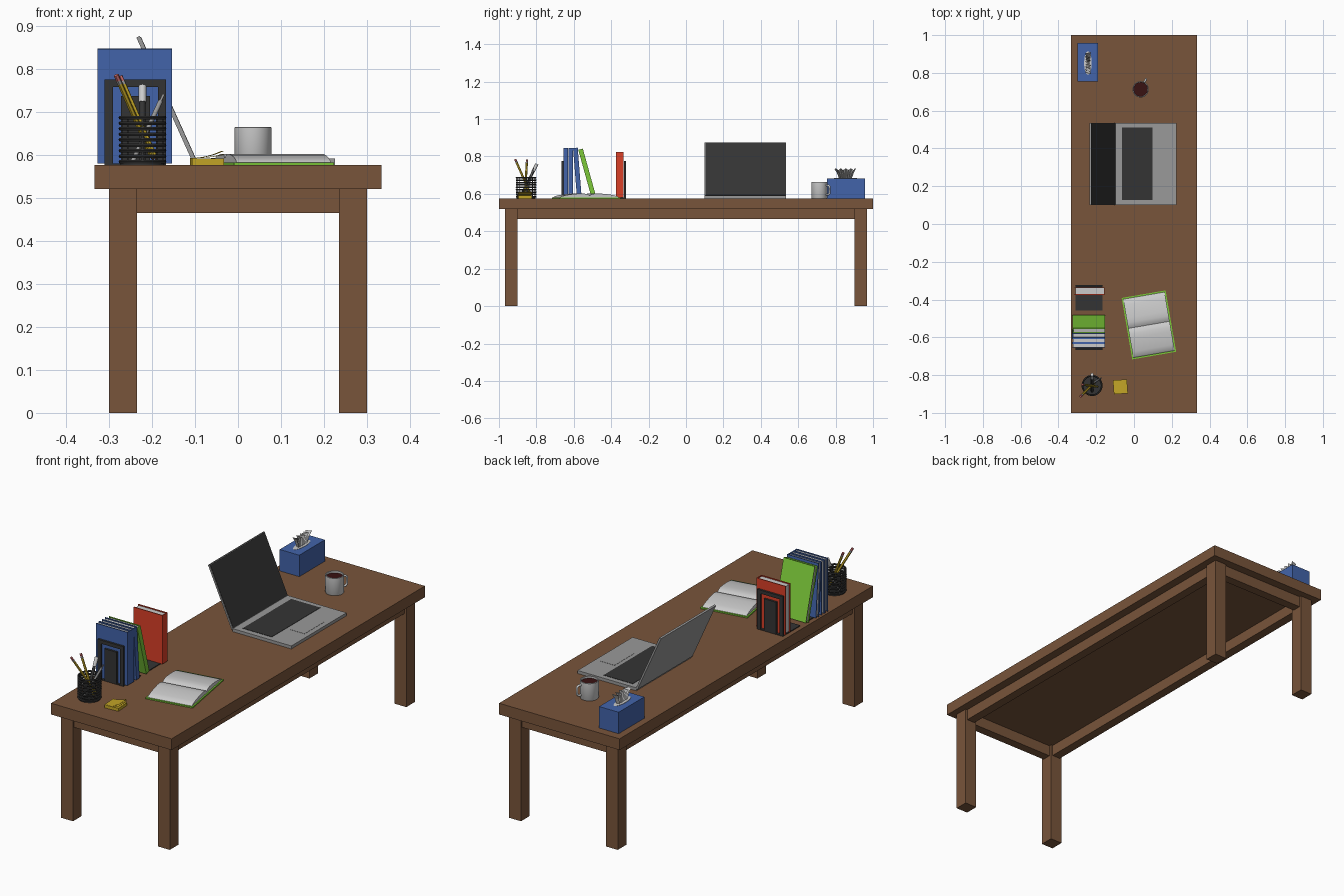
import bpy, bmesh, math
from mathutils import Matrix, Vector

if "Cube" in bpy.data.objects:
    bpy.data.objects.remove(bpy.data.objects["Cube"])

T = 0.576  # table top height
BROWN, BLACK, BLUE = (0.19, 0.09, 0.043), (0.034, 0.034, 0.034), (0.055, 0.127, 0.4)
RED, GREEN, YELLOW = (0.7, 0.05, 0.02), (0.2, 0.58, 0.04), (0.55, 0.38, 0.02)
GREY, PINK, COFFEE = (0.32, 0.32, 0.32), (0.6, 0.15, 0.15), (0.04, 0.006, 0.006)


def finish(name, bm, color=None, mat=Matrix(), smooth=False):
    bmesh.ops.recalc_face_normals(bm, faces=bm.faces)
    me = bpy.data.meshes.new(name)
    bm.to_mesh(me)
    bm.free()
    ob = bpy.data.objects.new(name, me)
    bpy.context.collection.objects.link(ob)
    ob.matrix_world = mat
    if color:
        key = "color_%.3f_%.3f_%.3f" % color
        m = bpy.data.materials.get(key) or bpy.data.materials.new(key)
        m.diffuse_color = (*color, 1)
        m.use_nodes = True
        m.node_tree.nodes["Principled BSDF"].inputs["Base Color"].default_value = m.diffuse_color
        me.materials.append(m)
    if smooth:
        bpy.ops.object.select_all(action='DESELECT')
        ob.select_set(True)
        bpy.context.view_layer.objects.active = ob
        bpy.ops.object.shade_smooth_by_angle(angle=math.radians(35))
    return ob


def boxes(name, specs, color=None, mat=Matrix()):
    """One object from boxes given as x0, x1, y0, y1, z0, z1."""
    bm = bmesh.new()
    for x0, x1, y0, y1, z0, z1 in specs:
        m = Matrix.Translation(((x0 + x1) / 2, (y0 + y1) / 2, (z0 + z1) / 2))
        bmesh.ops.create_cube(bm, size=1, matrix=m @ Matrix.Diagonal((x1 - x0, y1 - y0, z1 - z0, 1)))
    return finish(name, bm, color, mat)


def lathe(bm, profile, n=32, closed=False):
    """Spin (radius, z) points around z."""
    rings = [[bm.verts.new((r * math.cos(k * math.tau / n), r * math.sin(k * math.tau / n), z))
              for k in range(n)] for r, z in profile]
    for a, b in zip(rings, rings[1:] + rings[:1] if closed else rings[1:]):
        for k in range(n):
            bm.faces.new((a[k], a[(k + 1) % n], b[(k + 1) % n], b[k]))
    if not closed:
        bm.faces.new(rings[0])
        bm.faces.new(rings[-1])


def rod(name, p0, p1, parts, n):
    """Stick from p0 to p1; parts are (suffix, start, end, r0, r1, color) with fractions."""
    p0, p1 = Vector(p0), Vector(p1)
    d = p1 - p0
    mat = Matrix.Translation(p0) @ d.to_track_quat('Z', 'Y').to_matrix().to_4x4()
    for suffix, a, b, r0, r1, color in parts:
        bm = bmesh.new()
        lathe(bm, [(r0, a * d.length), (r1, b * d.length)], n)
        finish(name + suffix, bm, color, mat, n > 6)


def extrude(name, outline, x0, x1, color=None, mat=Matrix(), smooth=False):
    """Prism of a (y, z) outline along x."""
    bm = bmesh.new()
    f = bm.faces.new([bm.verts.new((x0, y, z)) for y, z in outline])
    ex = bmesh.ops.extrude_face_region(bm, geom=[f])['geom']
    bmesh.ops.translate(bm, vec=(x1 - x0, 0, 0), verts=[v for v in ex if isinstance(v, bmesh.types.BMVert)])
    return finish(name, bm, color, mat, smooth)


# Table
boxes("table_top", [(-0.333, 0.333, -1, 1, 0.52, T)], BROWN)
for sx, xn in ((-1, "left"), (1, "right")):
    for sy, yn in ((-1, "front"), (1, "back")):
        boxes(f"{yn}_{xn}_leg", [(*sorted((sx * 0.235, sx * 0.3)), *sorted((sy * 0.9, sy * 0.967)), 0, 0.52)], BROWN)
    boxes(f"{xn}_apron", [(*sorted((sx * 0.245, sx * 0.29)), -0.9, 0.9, 0.465, 0.52)], BROWN)
for sy, yn in ((-1, "front"), (1, "back")):
    boxes(f"{yn}_apron", [(-0.235, 0.235, *sorted((sy * 0.912, sy * 0.957)), 0.465, 0.52)], BROWN)

# Laptop
boxes("laptop_base", [(-0.1, 0.225, 0.1, 0.535, T, 0.591)], GREY)
boxes("laptop_keyboard", [(-0.063, 0.098, 0.127, 0.51, 0.591, 0.5925)], BLACK)
boxes("laptop_trackpad", [(0.118, 0.2, 0.24, 0.395, 0.591, 0.592)], GREY)
hinge = Matrix.Translation((-0.098, 0, 0.588)) @ Matrix.Rotation(math.radians(-24.3), 4, 'Y')
boxes("laptop_lid", [(-0.009, 0, 0.1, 0.535, 0, 0.316)], GREY, hinge)
boxes("laptop_screen", [(0, 0.0015, 0.103, 0.532, 0.005, 0.313)], BLACK, hinge)

# Mug with drink
mug = Matrix.Translation((0.035, 0.713, T))
bm = bmesh.new()
lathe(bm, [(0.041, 0), (0.043, 0.003), (0.043, 0.087), (0.042, 0.088), (0.039, 0.088), (0.038, 0.087), (0.038, 0.006)])
finish("mug_body", bm, None, mug, True)
bm = bmesh.new()
lathe(bm, [(0.0378, 0.07), (0.0378, 0.078)])
finish("mug_drink", bm, COFFEE, mug, True)
cu = bpy.data.curves.new("mug_handle", 'CURVE')
cu.dimensions, cu.bevel_depth, cu.bevel_resolution, cu.use_fill_caps = '3D', 0.0055, 2, True
pts = [(0.04, 0.07), (0.055, 0.07), (0.062, 0.063), (0.062, 0.028), (0.055, 0.02), (0.04, 0.02)]
sp = cu.splines.new('POLY')
sp.points.add(len(pts) - 1)
for p, (r, z) in zip(sp.points, pts):
    p.co = (r, 0, z, 1)
handle = bpy.data.objects.new("mug_handle", cu)
bpy.context.collection.objects.link(handle)
handle.matrix_world = mug @ Matrix.Rotation(math.radians(62), 4, 'Z')

# Tissue box: box, oval opening, pleated tissue
boxes("tissue_box", [(-0.298, -0.19, 0.755, 0.957, T, 0.683)], BLUE)
bm = bmesh.new()
lathe(bm, [(1, 0), (1, 0.0015)])
finish("tissue_opening", bm, None, Matrix.Translation((-0.244, 0.852, 0.683)) @ Matrix.Diagonal((0.02, 0.062, 1, 1)), True)
bm = bmesh.new()
N = 16
rows = []
for z, half, wave in ((0.684, 0.035, 0.007), (0.712, 0.045, 0.01), (0.732, 0.058, 0.015)):
    rows.append([bm.verts.new((-0.244 + wave * (-1) ** k, 0.852 + half * (2 * k / N - 1),
                               z + (0.005 * math.sin(k * 1.7) if z > 0.72 else 0))) for k in range(N + 1)])
for a, b in zip(rows, rows[1:]):
    for k in range(N):
        bm.faces.new((a[k], a[k + 1], b[k + 1], b[k]))
tissue = finish("tissue", bm)
tissue.modifiers.new("thickness", 'SOLIDIFY').thickness = 0.002

# Books: cover boards plus spine, and a page block
def book(name, y, t, h, x0, x1, color, tilt=0.0):
    mat = Matrix.Translation((0, y, T + 0.004)) @ Matrix.Rotation(math.radians(tilt), 4, 'X')
    c = 0.004
    boxes(name + "_cover", [(x0, x1, 0, c, 0, h), (x0, x1, t - c, t, 0, h), (x1 - c, x1, c, t - c, 0, h)], color, mat)
    boxes(name + "_pages", [(x0 + 0.005, x1 - c, c, t - c, 0.004, h - 0.005)], None, mat)


book("blue_book_1", -0.655, 0.025, 0.266, -0.327, -0.153, BLUE)
book("blue_book_2", -0.629, 0.025, 0.266, -0.327, -0.153, BLUE)
book("blue_book_3", -0.583, 0.025, 0.266, -0.327, -0.153, BLUE, 4.5)
book("green_book", -0.505, 0.025, 0.265, -0.325, -0.153, GREEN, 15.5)
book("red_book", -0.375, 0.04, 0.243, -0.315, -0.155, RED)

# Bookends: upright frame with a tongue inside a slot, and a foot under the books
for name, y, s in (("front_bookend", -0.666, 1), ("back_bookend", -0.322, -1)):
    ya, yb = sorted((y, y + s * 0.01))
    fa, fb = sorted((y, y + s * 0.137))
    boxes(name, [(-0.31, -0.291, ya, yb, T, 0.775), (-0.186, -0.167, ya, yb, T, 0.775),
                 (-0.291, -0.186, ya, yb, 0.757, 0.775), (-0.272, -0.205, ya, yb, T, 0.737),
                 (-0.31, -0.167, fa, fb, T, T + 0.004)], BLACK)

# Open book
ob_mat = Matrix.Translation((0.079, -0.534, T)) @ Matrix.Rotation(math.radians(9.8), 4, 'Z')
boxes("open_book_cover", [(-0.118, 0.118, -0.165, 0.165, 0, 0.006)], GREEN, ob_mat)
half = [(0, 0.015), (0.012, 0.022), (0.03, 0.026), (0.055, 0.026), (0.09, 0.023), (0.125, 0.018), (0.152, 0.011), (0.157, 0.006)]
for s, side in ((-1, "front"), (1, "back")):
    extrude(f"open_book_{side}_pages", [(s * y, z) for y, z in half] + [(0, 0.006)], -0.111, 0.111, None, ob_mat, True)

# Pen cup: stacked wire rings, uprights and a base
cup = Matrix.Translation((-0.222, -0.855, T))
bm = bmesh.new()
for i in range(9):
    z = 0.008 + i * 0.0128
    lathe(bm, [(0.051 + 0.0046 * math.cos(a * math.tau / 6), z + 0.0046 * math.sin(a * math.tau / 6)) for a in range(6)], 32, True)
finish("pen_cup_rings", bm, BLACK, cup, True)
boxes("pen_cup_uprights", [(x - 0.002, x + 0.002, y - 0.002, y + 0.002, 0.002, 0.11) for x, y in
      ((0.048 * math.cos(k * math.tau / 8), 0.048 * math.sin(k * math.tau / 8)) for k in range(8))], BLACK, cup)
bm = bmesh.new()
lathe(bm, [(0.051, 0), (0.051, 0.006)])
finish("pen_cup_base", bm, BLACK, cup, True)

# Pencils and pens
pencil = [("_tip", 0, 0.08, 0.001, 0.006, BROWN), ("_shaft", 0.08, 0.9, 0.006, 0.006, YELLOW),
          ("_ferrule", 0.9, 0.94, 0.0063, 0.0063, GREY), ("_eraser", 0.94, 1, 0.006, 0.006, PINK)]
rod("pencil_1", (-0.195, -0.825, 0.584), (-0.283, -0.913, 0.785), pencil, 6)
rod("pencil_2", (-0.188, -0.862, 0.584), (-0.274, -0.85, 0.783), pencil, 6)
rod("marker", (-0.222, -0.885, 0.584), (-0.222, -0.797, 0.76),
    [("_body", 0, 0.78, 0.007, 0.007, BLACK), ("_cap", 0.78, 1, 0.0088, 0.0088, None)], 16)
rod("pen", (-0.245, -0.86, 0.584), (-0.173, -0.815, 0.74),
    [("_body", 0, 0.9, 0.0055, 0.0055, GREY), ("_button", 0.9, 1, 0.003, 0.003, GREY)], 12)

# Sticky notes with two curling sheets
notes = Matrix.Translation((-0.072, -0.862, T)) @ Matrix.Rotation(math.radians(4), 4, 'Z')
boxes("sticky_notes", [(-0.037, 0.037, -0.037, 0.037, 0, 0.015)], YELLOW, notes)
for i, lift in enumerate((0.008, 0.017)):
    curve = [(-0.037 + 0.0185 * k, 0.0155 + lift * (k / 4) ** 2) for k in range(5)]
    outline = curve + [(y, z + 0.0006) for y, z in reversed(curve)]
    extrude(f"curled_note_{i + 1}", outline, -0.037, 0.037, YELLOW,
            notes @ Matrix.Rotation(math.radians(-90), 4, 'Z'), True)
